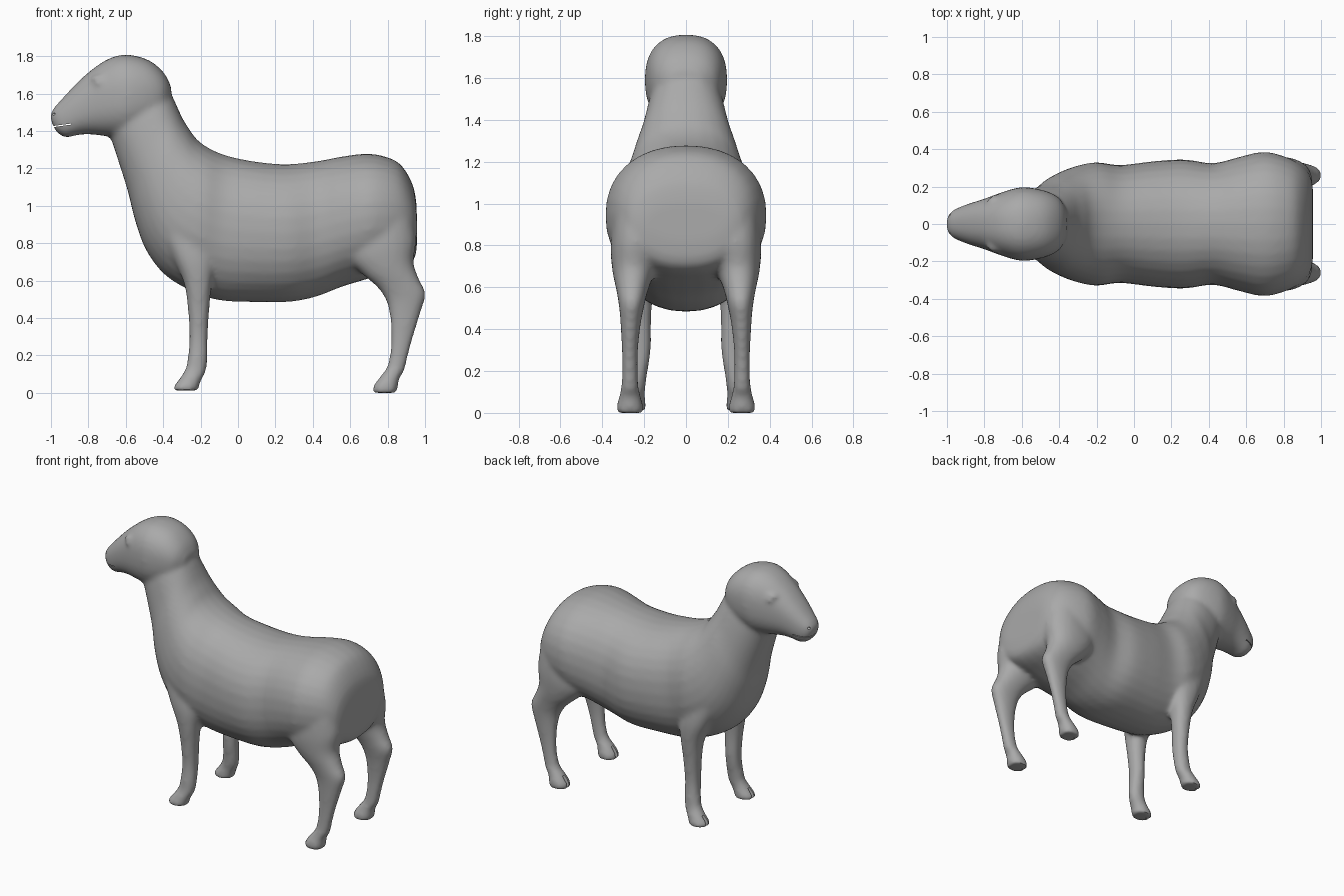
import bpy, bmesh, math
from mathutils import Vector, Matrix

default = bpy.data.objects.get("Cube")
if default:
    bpy.data.objects.remove(default, do_unlink=True)

grey = bpy.data.materials.new("plain_grey")
grey.use_nodes = True
colour = (0.4, 0.4, 0.4, 1)
grey.diffuse_color = colour
grey.node_tree.nodes["Principled BSDF"].inputs["Base Color"].default_value = colour


def make_object(name, bm):
    bmesh.ops.recalc_face_normals(bm, faces=bm.faces)
    mesh = bpy.data.meshes.new(name)
    bm.to_mesh(mesh)
    bm.free()
    mesh.materials.append(grey)
    obj = bpy.data.objects.new(name, mesh)
    bpy.context.collection.objects.link(obj)
    return obj


def smooth_sections(sections, steps=4):
    """Catmull-Rom interpolation between neighbouring sections."""
    result = []
    last = len(sections) - 1
    for i in range(last):
        a, b, c, d = (sections[min(max(i + k, 0), last)] for k in (-1, 0, 1, 2))
        for s in range(steps):
            t = s / steps
            result.append([q + t * ((r - p) + t * ((2*p - 5*q + 4*r - w)
                           + t * (3*q - p - 3*r + w))) / 2
                           for p, q, r, w in zip(a, b, c, d)])
    result.append(sections[-1])
    return result


def loft(name, sections, power=2.2, side=1, sides=32):
    """Each section: x, z of one edge, x, z of the opposite edge, half width, centre y."""
    bm = bmesh.new()
    rings = []
    for x1, z1, x2, z2, half, cy in smooth_sections(sections):
        ring = []
        for k in range(sides):
            angle = math.tau * k / sides
            c, s = math.cos(angle), math.sin(angle)
            u = math.copysign(abs(c) ** (2 / power), c)
            v = math.copysign(abs(s) ** (2 / power), s)
            ring.append(bm.verts.new(((x1 + x2) / 2 + u * (x1 - x2) / 2,
                                      side * (cy + v * half),
                                      (z1 + z2) / 2 + u * (z1 - z2) / 2)))
        rings.append(ring)
    for a, b in zip(rings, rings[1:]):
        for k in range(sides):
            n = (k + 1) % sides
            bm.faces.new((a[k], a[n], b[n], b[k]))
    bm.faces.new(rings[0])
    bm.faces.new(rings[-1])
    return make_object(name, bm)


def ellipsoid(bm, centre, radii):
    matrix = Matrix.Translation(centre) @ Matrix.Diagonal((*radii, 1))
    bmesh.ops.create_uvsphere(bm, u_segments=16, v_segments=10, radius=1, matrix=matrix)


# Torso and neck, from the rump to inside the skull
torso = [
    (.955, 1.0, .958, .82, .19), (.935, 1.11, .945, .72, .265),
    (.87, 1.22, .89, .67, .325), (.78, 1.265, .78, .635, .37),
    (.68, 1.278, .68, .605, .385), (.55, 1.262, .55, .565, .355),
    (.42, 1.238, .42, .515, .325), (.26, 1.222, .28, .487, .345),
    (.1, 1.235, .1, .485, .335), (-.05, 1.265, -.1, .495, .315),
    (-.15, 1.305, -.25, .545, .33), (-.22, 1.355, -.39, .63, .31),
    (-.26, 1.41, -.49, .76, .28), (-.295, 1.465, -.55, .92, .25),
    (-.325, 1.53, -.59, 1.08, .215), (-.36, 1.6, -.65, 1.27, .185),
    (-.42, 1.65, -.68, 1.36, .165)]

# Head, from the back of the skull to the nose
head = [
    (-.355, 1.63, -.37, 1.51, .08), (-.395, 1.71, -.42, 1.44, .145),
    (-.48, 1.78, -.5, 1.4, .182), (-.6, 1.808, -.6, 1.37, .197),
    (-.7, 1.782, -.7, 1.372, .172), (-.8, 1.713, -.79, 1.382, .137),
    (-.88, 1.637, -.86, 1.378, .113), (-.945, 1.567, -.92, 1.365, .09),
    (-.985, 1.522, -.97, 1.395, .066), (-1.004, 1.485, -.998, 1.45, .03)]

# Legs, from inside the body down to the hoof
front_leg = [
    (-.42, .86, -.12, .86, .11, .19), (-.35, .72, -.12, .7, .1, .215),
    (-.29, .59, -.14, .58, .077, .23), (-.268, .45, -.153, .45, .061, .228),
    (-.26, .3, -.162, .3, .054, .222), (-.267, .2, -.163, .2, .049, .232),
    (-.28, .13, -.17, .12, .046, .24), (-.31, .08, -.19, .08, .052, .248),
    (-.345, .035, -.208, .04, .06, .252), (-.348, .012, -.21, .012, .06, .252)]
hind_leg = [
    (.6, .95, .93, .95, .11, .24), (.58, .74, .953, .82, .125, .235),
    (.66, .64, .938, .7, .1, .25), (.745, .565, .967, .61, .076, .257),
    (.793, .49, 1.003, .53, .06, .26), (.813, .4, .977, .43, .047, .265),
    (.818, .28, .937, .3, .038, .268), (.808, .18, .907, .19, .038, .268),
    (.79, .125, .89, .12, .042, .268), (.75, .075, .862, .075, .053, .268),
    (.72, .03, .855, .035, .064, .268), (.718, 0, .852, 0, .064, .268)]

parts = [loft("torso", [(*row, 0) for row in torso]),
         loft("head", [(*row, 0) for row in head], power=2.4)]
for label, side in (("left", 1), ("right", -1)):
    parts.append(loft(label + "_front_leg", front_leg, side=side))
    parts.append(loft(label + "_hind_leg", hind_leg, side=side))

# Eyes with brows
bm = bmesh.new()
for side in (1, -1):
    ellipsoid(bm, (-.735, side * .142, 1.655), (.034, .018, .018))
    ellipsoid(bm, (-.735, side * .125, 1.685), (.055, .025, .014))
parts.append(make_object("eyes", bm))

# Fuse the parts into one soft skin
bpy.ops.object.select_all(action='DESELECT')
for part in parts:
    part.select_set(True)
body = parts[0]
bpy.context.view_layer.objects.active = body
bpy.ops.object.join()
body.name = "sheep_body"
remesh = body.modifiers.new("fuse", 'REMESH')
remesh.mode = 'VOXEL'
remesh.voxel_size = 0.014
soften = body.modifiers.new("soften", 'SMOOTH')
soften.factor = 0.5
soften.iterations = 10
for name in ("fuse", "soften"):
    bpy.ops.object.modifier_apply(modifier=name)

# Carve the mouth, nostrils and hoof clefts
bm = bmesh.new()
slit = (Matrix.Translation((-.955, 0, 1.428)) @ Matrix.Rotation(math.radians(-8), 4, 'Y')
        @ Matrix.Diagonal((.13, .4, .006, 1)))
bmesh.ops.create_cube(bm, size=1, matrix=slit)
for side in (1, -1):
    ellipsoid(bm, (-.985, side * .05, 1.49), (.018, .01, .007))
    for x, y in ((-.345, .252), (.722, .268)):
        wedge = (Matrix.Translation((x, side * y, .02))
                 @ Matrix.Rotation(math.radians(25), 4, 'Y')
                 @ Matrix.Diagonal((.035, .012, .07, 1)))
        bmesh.ops.create_cone(bm, cap_ends=True, segments=4, radius1=1, radius2=1,
                              depth=2, matrix=wedge)
cutter = make_object("crease_cutter", bm)
cutter.hide_render = True
carve = body.modifiers.new("carve", 'BOOLEAN')
carve.operation = 'DIFFERENCE'
carve.solver = 'EXACT'
carve.object = cutter
bpy.ops.object.modifier_apply(modifier="carve")
bpy.data.objects.remove(cutter, do_unlink=True)

body.select_set(True)
bpy.ops.object.shade_smooth_by_angle(angle=math.radians(40))
